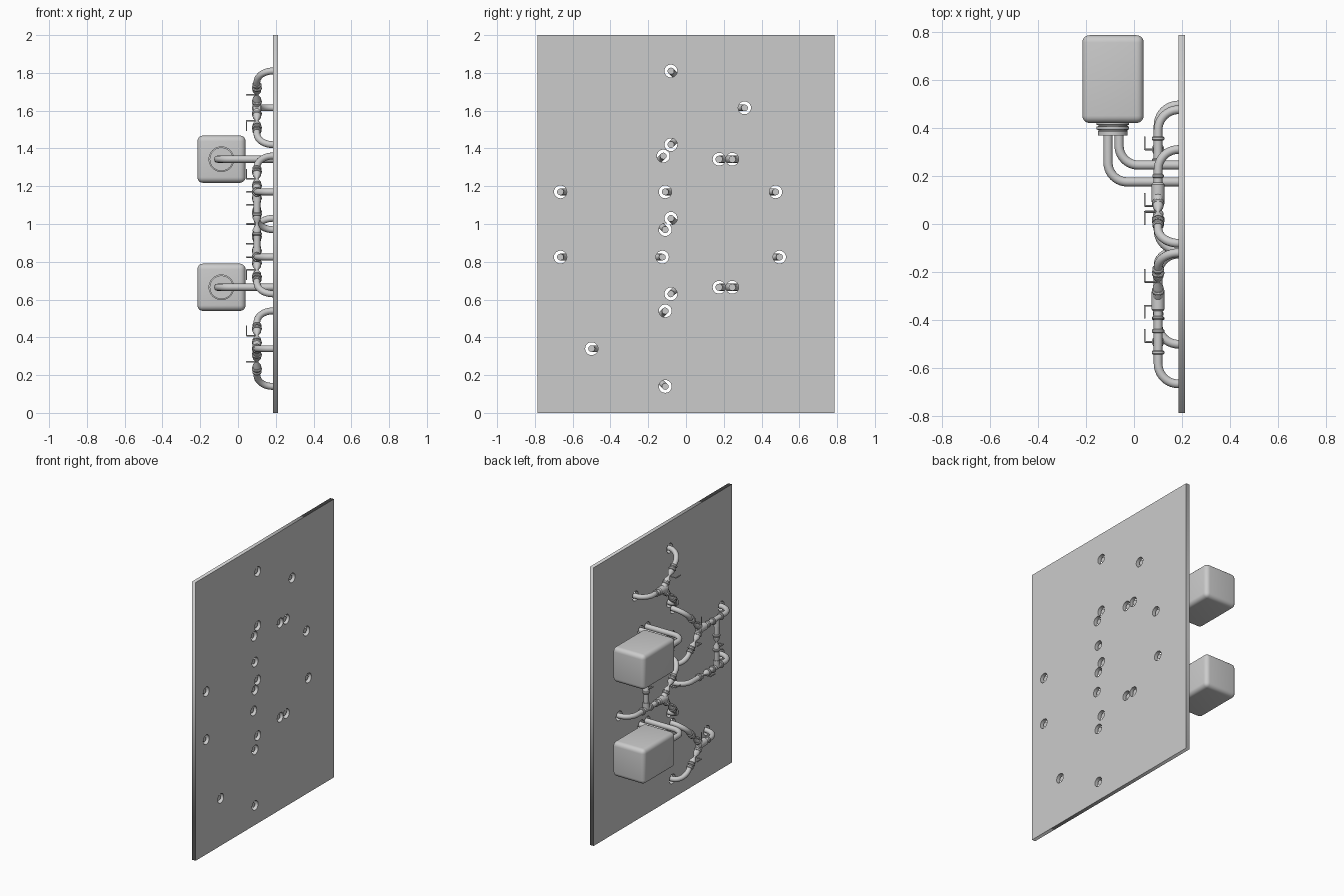
import bpy, bmesh, math
from mathutils import Vector as V, Matrix

if "Cube" in bpy.data.objects:
    bpy.data.objects.remove(bpy.data.objects["Cube"])

PX = 0.10      # x of the pipe axes in front of the wall panel
WALL = 0.20    # panel centre in x
R = 0.018      # pipe radius
BEND = 0.085
holes = []


def mesh_object(name, bm, smooth=True):
    me = bpy.data.meshes.new(name)
    bmesh.ops.recalc_face_normals(bm, faces=bm.faces)
    bm.to_mesh(me)
    bm.free()
    ob = bpy.data.objects.new(name, me)
    bpy.context.collection.objects.link(ob)
    if smooth:
        select(ob)
        bpy.ops.object.shade_smooth_by_angle(angle=math.radians(35))
    return ob


def select(ob):
    bpy.ops.object.select_all(action='DESELECT')
    ob.select_set(True)
    bpy.context.view_layer.objects.active = ob


def fillet(pts, radius):
    # replace the inner corners of a path by arcs
    pts = [V(p) for p in pts]
    out = [pts[0]]
    for a, p, b in zip(pts, pts[1:], pts[2:]):
        u, w = (a - p).normalized(), (b - p).normalized()
        half = u.angle(w) / 2
        t = radius / math.tan(half)
        c = p + (u + w).normalized() * radius / math.sin(half)
        s, e = (p + u * t - c).normalized(), (p + w * t - c).normalized()
        out += [c + s.slerp(e, i / 10) * radius for i in range(11)]
    return out + [pts[-1]]


def add_spline(cu, pts, cyclic=False):
    sp = cu.splines.new('POLY')
    sp.points.add(len(pts) - 1)
    for q, p in zip(sp.points, pts):
        q.co = (*p, 1)
    sp.use_cyclic_u = cyclic


def tube(name, pts, r=R, bend=BEND):
    cu = bpy.data.curves.new(name, 'CURVE')
    cu.dimensions = '3D'
    cu.bevel_depth, cu.bevel_resolution, cu.use_fill_caps = r, 4, True
    add_spline(cu, fillet(pts, bend))
    ob = bpy.data.objects.new(name, cu)
    bpy.context.collection.objects.link(ob)
    select(ob)
    bpy.ops.object.convert(target='MESH')
    bpy.ops.object.shade_smooth_by_angle(angle=math.radians(40))


def lathe(name, origin, axis, profile, n=20):
    # profile: (distance along axis, radius)
    bm = bmesh.new()
    q = V(axis).to_track_quat('Z', 'Y')
    rings = []
    for d, r in profile:
        rings.append([bm.verts.new(V(origin) + q @ V((r * math.cos(2 * math.pi * i / n),
                      r * math.sin(2 * math.pi * i / n), d))) for i in range(n)])
    for a, b in zip(rings, rings[1:]):
        for i in range(n):
            bm.faces.new((a[i], a[(i + 1) % n], b[(i + 1) % n], b[i]))
    bm.faces.new(rings[0])
    bm.faces.new(rings[-1])
    return mesh_object(name, bm)


def box(name, lo, hi, bevel=0):
    bm = bmesh.new()
    bmesh.ops.create_cube(bm, size=1)
    for v in bm.verts:
        v.co = [(l + h) / 2 + c * (h - l) for l, h, c in zip(lo, hi, v.co)]
    if bevel:
        bmesh.ops.bevel(bm, geom=bm.edges[:], offset=bevel, segments=5, profile=0.5, affect='EDGES')
    return mesh_object(name, bm, bevel > 0)


def collar(p, axis, r=0.026, w=0.016):
    lathe("pipe_collar", p, axis, [(-w / 2, r - .004), (-w / 4, r), (w / 4, r), (w / 2, r - .004)])


def valve(p, axis, bar):
    # hourglass body with flanges, stem and thin L-shaped handle
    p, a = V(p), V(axis).normalized()
    lathe("valve_body", p, a, [(-.04, .022), (-.028, .022), (-.004, .008), (.004, .008), (.028, .022), (.04, .022)])
    for s in (-.052, .052):
        collar(p + a * s, a)
    lathe("valve_stem", p, (-1, 0, 0), [(0, .004), (.054, .004)], 8)
    e = p + V((-.055, 0, 0))
    f = e + V(bar) * 0.05
    h = .003
    box("valve_handle", [min(e[i], f[i]) - h for i in range(3)], [max(e[i], f[i]) + h for i in range(3)])


def wall_end(y, z):
    holes.append((y, z))
    return (WALL, y, z), (PX, y, z)


def y_manifold(jy, jz, end, ends):
    # straight arm to one wall hole, two diagonal valved arms to two others
    j = V((PX, jy, jz))
    s = 1 if end > jy else -1
    w, c = wall_end(end, jz)
    tube("straight_arm", [w, c, j])
    d = V((0, s, 0))
    lathe("joint_body", j, d, [(-.035, .02), (-.028, .027), (.045, .027), (.052, .021)])
    collar(j + d * .08, d, .024)
    for y, z in ends:
        w, c = wall_end(y, z)
        a = (V(c) - j).normalized()
        p = j + a * .098
        tube("diagonal_arm_outer", [w, c, p + a * .038])
        lathe("joint_branch", j, a, [(0, .022), (.05, .022), (.06, .018)])
        valve(p, a, (0, -s, 0) if (z - jz) * s > 0 else (0, 0, -s))
        collar(p + a * .075, a, .024)


# four Y-shaped manifolds
y_manifold(.12, 1.615, .31, [(-.08, 1.81), (-.08, 1.42)])
y_manifold(-.31, 1.17, -.665, [(-.12, 1.36), (-.11, .97)])
y_manifold(.12, .825, .495, [(-.08, 1.03), (-.08, .63)])
y_manifold(-.31, .34, -.50, [(-.11, .54), (-.11, .14)])

# straight valved runs and the vertical valved links that tie them to a manifold
for z, y0, y1, link, vy, bar in ((1.17, -.11, .475, .31, .075, 1), (.825, -.665, -.125, -.49, -.34, -1)):
    (a, b), (c, d) = wall_end(y0, z), wall_end(y1, z)
    tube("straight_run_front", [a, b, (PX, vy - .038, z)])
    tube("straight_run_back", [c, d, (PX, vy + .038, z)])
    valve((PX, vy, z), (0, 1, 0), (0, bar, 0))
    lathe("tee_upper", (PX, link, 1.17), (0, 0, -1), [(0, .022), (.05, .022)])
    lathe("tee_lower", (PX, link, .825), (0, 0, 1), [(0, .022), (.05, .022)])
    tube("link_upper", [(PX, link, 1.17), (PX, link, 1.036)])
    tube("link_lower", [(PX, link, .825), (PX, link, .964)])
    valve((PX, link, 1.0), (0, 0, 1), (0, 1, 0))
    for y in (link - .045, link + .045):
        for zz in (1.17, .825):
            collar((PX, y, zz), (0, 1, 0))

# two tanks with ribbed necks and a pair of bent pipes each
for zc in (.665, 1.343):
    box("tank", (-.215, .42, zc - .125), (.04, .785, zc + .125), .03)
    lathe("tank_neck", (-.088, .425, zc), (0, -1, 0),
          [(0, .068), (.012, .068), (.014, .06), (.018, .06), (.020, .068), (.032, .068), (.034, .06),
           (.038, .06), (.040, .062), (.058, .062)], 32)
    for x, y in ((-.108, .175), (-.062, .245)):
        tube("tank_pipe", [(x, .37, zc), (x, y, zc), (WALL, y, zc)], .019, .08)
        holes.append((y, zc))

# wall panel: a filled outline with a round hole for every pipe, extruded
cu = bpy.data.curves.new("wall_panel", 'CURVE')
cu.dimensions, cu.fill_mode, cu.extrude = '2D', 'BOTH', .014
add_spline(cu, [(-.785, 0, 0), (.785, 0, 0), (.785, 2, 0), (-.785, 2, 0)], True)
for y, z in holes:
    add_spline(cu, [(y + .034 * math.cos(i * math.pi / 12), z + .034 * math.sin(i * math.pi / 12), 0)
                    for i in range(24)], True)
panel = bpy.data.objects.new("wall_panel", cu)
bpy.context.collection.objects.link(panel)
# panel plane is y-z, thickness along x
panel.matrix_world = Matrix(((0, 0, 1, WALL - .001), (1, 0, 0, 0), (0, 1, 0, 0), (0, 0, 0, 1)))
select(panel)
bpy.ops.object.convert(target='MESH')
